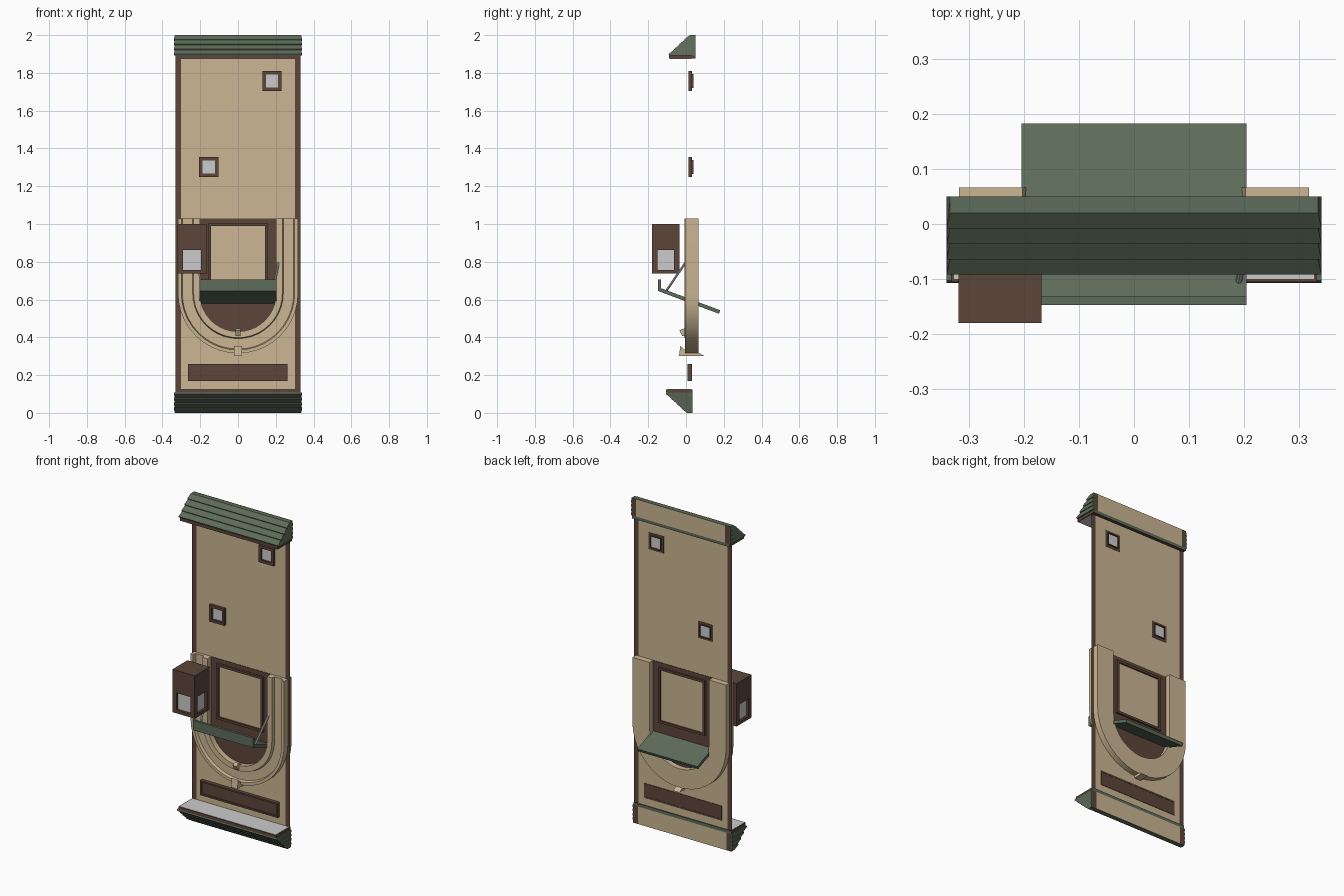
import bpy, bmesh, math
from mathutils import Vector

if "Cube" in bpy.data.objects:
    bpy.data.objects.remove(bpy.data.objects["Cube"])


def material(name, rgb):
    m = bpy.data.materials.new(name)
    m.diffuse_color = (*rgb, 1)
    m.use_nodes = True
    m.node_tree.nodes["Principled BSDF"].inputs["Base Color"].default_value = m.diffuse_color
    return m


TAN = material("plaster", (0.60, 0.47, 0.29))
BROWN = material("dark_wood", (0.107, 0.061, 0.042))
GREEN = material("green_paint", (0.11, 0.15, 0.10))
WALL_Y = 0.03


def finish(name, bm, mat=None):
    bmesh.ops.recalc_face_normals(bm, faces=bm.faces)
    me = bpy.data.meshes.new(name)
    bm.to_mesh(me)
    bm.free()
    ob = bpy.data.objects.new(name, me)
    bpy.context.collection.objects.link(ob)
    if mat:
        me.materials.append(mat)
    return ob


def loft(bm, rings):
    """Skin closed point rings and cap both ends."""
    vs = [[bm.verts.new(p) for p in r] for r in rings]
    for a, b in zip(vs, vs[1:]):
        for i in range(len(a)):
            j = (i + 1) % len(a)
            bm.faces.new((a[i], a[j], b[j], b[i]))
    bm.faces.new(vs[0])
    bm.faces.new(vs[-1])


def prism(name, yz, x0, x1, mat=None):
    bm = bmesh.new()
    loft(bm, [[(x, y, z) for y, z in yz] for x in (x0, x1)])
    return finish(name, bm, mat)


def box(name, x0, x1, y0, y1, z0, z1, mat=None):
    return prism(name, [(y0, z0), (y1, z0), (y1, z1), (y0, z1)], x0, x1, mat)


def sheet(name, x0, x1, y, z0, z1, mat):
    bm = bmesh.new()
    bm.faces.new([bm.verts.new(p) for p in
                  ((x0, y, z0), (x1, y, z0), (x1, y, z1), (x0, y, z1))])
    return finish(name, bm, mat)


def frame(name, x0, x1, y0, y1, z0, z1, w, mat):
    """Rectangular frame with a w wide border and an open middle."""
    bm = bmesh.new()
    loops = []
    for y in (y0, y1):
        for d in (0, w):
            loops.append([bm.verts.new(p) for p in
                          ((x0 + d, y, z0 + d), (x1 - d, y, z0 + d),
                           (x1 - d, y, z1 - d), (x0 + d, y, z1 - d))])
    for a, b in ((0, 1), (1, 3), (3, 2), (2, 0)):
        for i in range(4):
            j = (i + 1) % 4
            bm.faces.new((loops[a][i], loops[a][j], loops[b][j], loops[b][i]))
    return finish(name, bm, mat)


# wall sheet and side posts
sheet("wall", -0.302, 0.302, WALL_Y, 0.0, 1.99, TAN)
for s in (-1, 1):
    sheet("side_post", s * 0.302, s * 0.332, WALL_Y, 0.0, 1.99, BROWN)


# top cornice and its upside-down twin at the base
def cornice(tag, fz, dy):
    def part(name, yz, hw, mat=None):
        prism(tag + name, [(y + dy, fz(z)) for y, z in yz], -hw, hw, mat)

    part("_cap", [(0.05, 1.90), (0.05, 2.0), (0.02, 2.0), (-0.07, 1.90)], 0.332, GREEN)
    rows = 4
    for i in range(rows):
        y0, z0 = 0.02 - 0.028 * i, 2.0 - 0.026 * i
        y1, z1 = y0 - 0.028, z0 - 0.026
        bm = bmesh.new()
        ring = []
        for y, z, hw in ((y0, z0, 0.334), (y1, z1 + 0.004, 0.34), (y1 + 0.004, z1 - 0.004, 0.34)):
            ring.append((y + dy, fz(z), hw))
        yb = 0.05 + dy
        ring += [(yb, fz(z1 - 0.004), 0.34), (yb, fz(z0), 0.334)]
        loft(bm, [[(s * hw, y, z) for y, z, hw in ring] for s in (-1, 1)])
        finish(tag + "_shingle_row", bm, GREEN)
    part("_band", [(-0.09, 1.875), (0.05, 1.875), (0.05, 1.893), (-0.09, 1.893)], 0.332, BROWN)
    part("_soffit", [(-0.085, 1.874), (0.028 - dy, 1.874), (0.028 - dy, 1.876), (-0.085, 1.876)], 0.327)
    # flat backing with a green strip
    yb = 0.0515 + dy
    za, zb = sorted((fz(1.893), fz(2.0)))
    sheet(tag + "_backing", -0.302, 0.302, yb, za, zb, TAN)
    for s in (-1, 1):
        sheet(tag + "_back_post", s * 0.302, s * 0.332, yb, za, zb, BROWN)
    za, zb = sorted((fz(1.875), fz(1.893)))
    sheet(tag + "_back_strip", -0.332, 0.332, yb, za, zb, GREEN)


cornice("top_cornice", lambda z: z, 0.0)
cornice("base_cornice", lambda z: 2.0 - z, -0.015)

# two small windows
for x, z in ((0.18, 1.757), (-0.155, 1.302)):
    frame("window_frame", x - 0.051, x + 0.051, 0.014, 0.032, z - 0.052, z + 0.052, 0.016, BROWN)
    frame("window_reveal", x - 0.037, x + 0.037, 0.02, 0.04, z - 0.038, z + 0.038, 0.004, BROWN)
    box("window_glass", x - 0.036, x + 0.036, 0.024, 0.033, z - 0.037, z + 0.037)

# low wooden panel
frame("low_panel_frame", -0.265, 0.262, 0.009, 0.033, 0.17, 0.26, 0.01, BROWN)
box("low_panel", -0.256, 0.253, 0.016, 0.0315, 0.179, 0.251, BROWN)

# U-shaped moulding swept round an arc with straight legs
CZ, TOP, SEG = 0.633, 1.03, 20
section = [(0.202, 0.066), (0.202, -0.008), (0.235, -0.008), (0.24, 0.012),
           (0.295, 0.012), (0.30, -0.006), (0.318, -0.006), (0.318, 0.066)]
arc = [math.pi * (1 + i / SEG) for i in range(SEG + 1)]
path = [(math.pi, TOP)] + [(a, CZ) for a in arc] + [(2 * math.pi, TOP)]
bm = bmesh.new()
loft(bm, [[(r * math.cos(a), y, z + r * math.sin(a)) for r, y in section] for a, z in path])
ring = finish("u_moulding", bm, TAN)
bpy.context.view_layer.objects.active = ring
ring.select_set(True)
bpy.ops.object.shade_smooth_by_angle(angle=math.radians(30))
ring.select_set(False)

# wooden infill inside the U
outline = [(-0.206, TOP)] + [(0.206 * math.cos(a), CZ + 0.206 * math.sin(a)) for a in arc] + [(0.206, TOP)]
bm = bmesh.new()
loft(bm, [[(x, y, z) for x, z in outline] for y in (0.027, 0.033)])
finish("infill_panel", bm, BROWN)
frame("hatch_frame", -0.158, 0.158, 0.014, 0.045, 0.665, 1.003, 0.014, BROWN)
box("hatch_pane", -0.145, 0.145, 0.024, 0.036, 0.678, 0.99, TAN)

# keystones at the bottom of the U
prism("outer_keystone", [(-0.037, 0.30), (0.095, 0.302), (0.06, 0.322), (-0.008, 0.335), (-0.03, 0.355)],
      -0.022, 0.022, TAN)
prism("inner_keystone", [(-0.035, 0.437), (-0.02, 0.407), (0.02, 0.407), (0.02, 0.43), (-0.01, 0.447)],
      -0.013, 0.013, TAN)

# tilted counter board with raised lip, and its stays
prism("counter_board", [(-0.147, 0.705), (-0.147, 0.645), (0.174, 0.525), (0.182, 0.543),
                        (-0.132, 0.66), (-0.132, 0.705)], -0.204, 0.204, GREEN)
for s in (-1, 1):
    a, b = Vector((s * 0.19, -0.105, 0.645)), Vector((s * 0.213, 0.0, 0.80))
    bpy.ops.mesh.primitive_cylinder_add(vertices=8, radius=0.006, depth=(b - a).length, location=(a + b) / 2)
    rod = bpy.context.object
    rod.name = "counter_stay"
    rod.rotation_euler = (b - a).to_track_quat('Z', 'Y').to_euler()
    bpy.ops.object.shade_smooth_by_angle()

# hanging lantern: solid top, floor, corner posts and recessed glass
LX0, LX1, LY0, LY1, LZ0 = -0.319, -0.168, -0.18, -0.035, 0.737
box("lantern_top", LX0, LX1, LY0, LY1, 0.862, 1.0, BROWN)
box("lantern_floor", LX0, LX1, LY0, LY1, LZ0, 0.757, BROWN)
for px in (LX0, LX1 - 0.028):
    for py in (LY0, LY1 - 0.028):
        box("lantern_post", px, px + 0.028, py, py + 0.028, 0.757, 0.862, BROWN)
box("lantern_glass", LX0 + 0.015, LX1 - 0.015, LY0 + 0.015, LY1 - 0.015, 0.757, 0.862)
